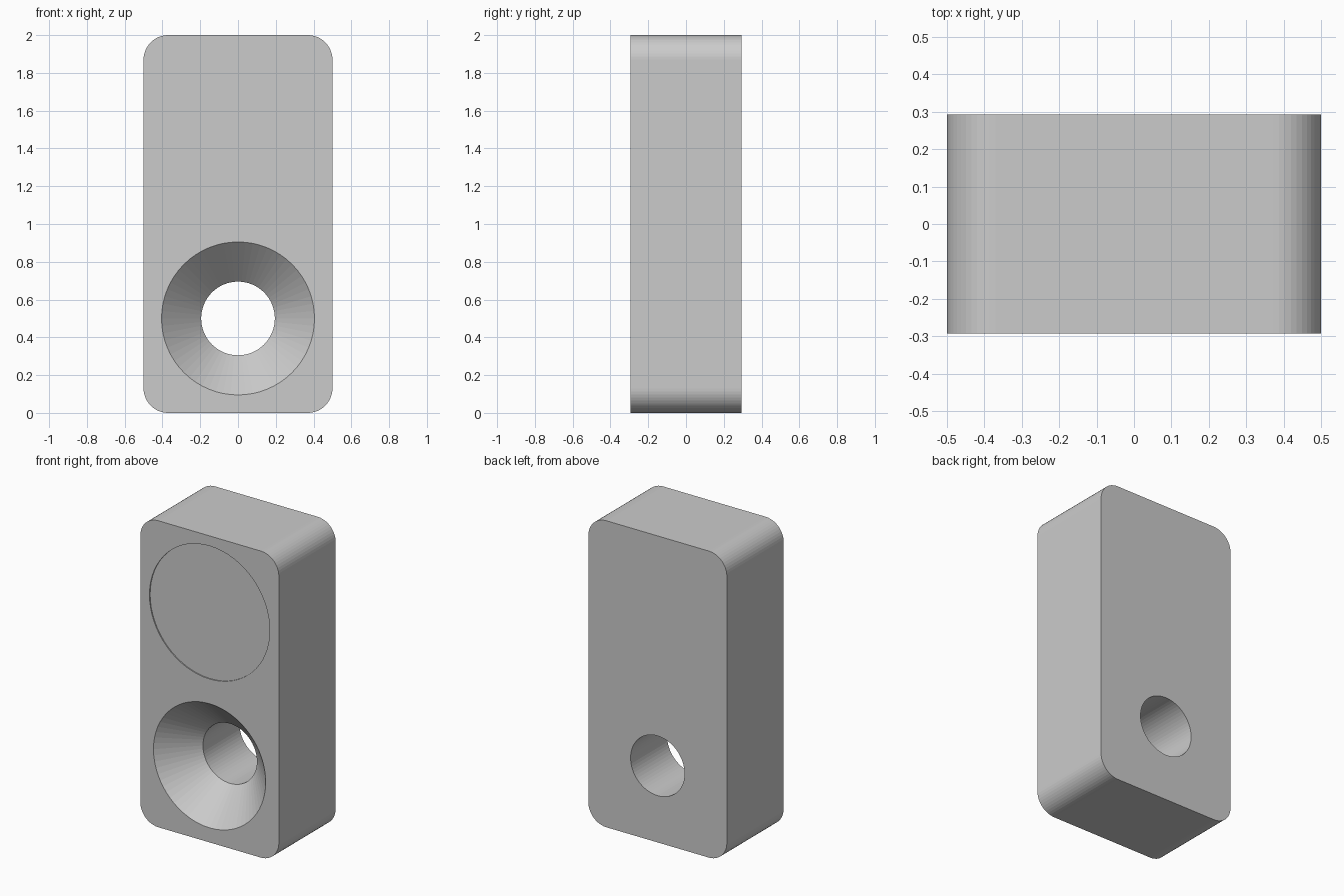
import bpy, bmesh, math

if "Cube" in bpy.data.objects:
    bpy.data.objects.remove(bpy.data.objects["Cube"])

HALF_Y = 0.293      # half the block depth
CORNER = 0.13       # corner radius seen from the front


def make_object(name, bm):
    bmesh.ops.recalc_face_normals(bm, faces=bm.faces)
    mesh = bpy.data.meshes.new(name)
    bm.to_mesh(mesh)
    bm.free()
    obj = bpy.data.objects.new(name, mesh)
    bpy.context.collection.objects.link(obj)
    return obj


def turned_cutter(name, z, profile, sides=64):
    """Closed solid turned about the y axis from (radius, y) points."""
    bm = bmesh.new()
    rings = []
    for r, y in profile:
        rings.append([bm.verts.new((r * math.cos(2 * math.pi * i / sides), y,
                                    z + r * math.sin(2 * math.pi * i / sides)))
                      for i in range(sides)])
    for a, b in zip(rings, rings[1:]):
        for i in range(sides):
            j = (i + 1) % sides
            bm.faces.new((a[i], a[j], b[j], b[i]))
    bm.faces.new(rings[0])
    bm.faces.new(rings[-1])
    return make_object(name, bm)


# Block: rounded rectangle extruded front to back
bm = bmesh.new()
outline = []
steps = 12
for k, (sx, sz) in enumerate([(1, 1), (-1, 1), (-1, -1), (1, -1)]):
    for i in range(steps + 1):
        a = math.pi / 2 * (k + i / steps)
        outline.append(bm.verts.new((sx * (0.5 - CORNER) + CORNER * math.cos(a), -HALF_Y,
                                     1 + sz * (1 - CORNER) + CORNER * math.sin(a))))
face = bm.faces.new(outline)
ext = bmesh.ops.extrude_face_region(bm, geom=[face])
for v in ext["geom"]:
    if isinstance(v, bmesh.types.BMVert):
        v.co.y = HALF_Y
block = make_object("mounting_block", bm)

# Countersunk screw hole, and the very shallow round recess above it
cutters = [
    turned_cutter("screw_hole_cutter", 0.5,
                  [(0.455, -HALF_Y - 0.05), (0.195, -HALF_Y + 0.21), (0.195, HALF_Y + 0.1)]),
    turned_cutter("disc_recess_cutter", 1.5,
                  [(0.434, -HALF_Y - 0.1), (0.434, -HALF_Y + 0.007)]),
]
bpy.context.view_layer.objects.active = block
for cutter in cutters:
    mod = block.modifiers.new("cut", 'BOOLEAN')
    mod.operation = 'DIFFERENCE'
    mod.solver = 'EXACT'
    mod.object = cutter
    bpy.ops.object.modifier_apply(modifier=mod.name)
for cutter in cutters:
    bpy.data.objects.remove(cutter)
